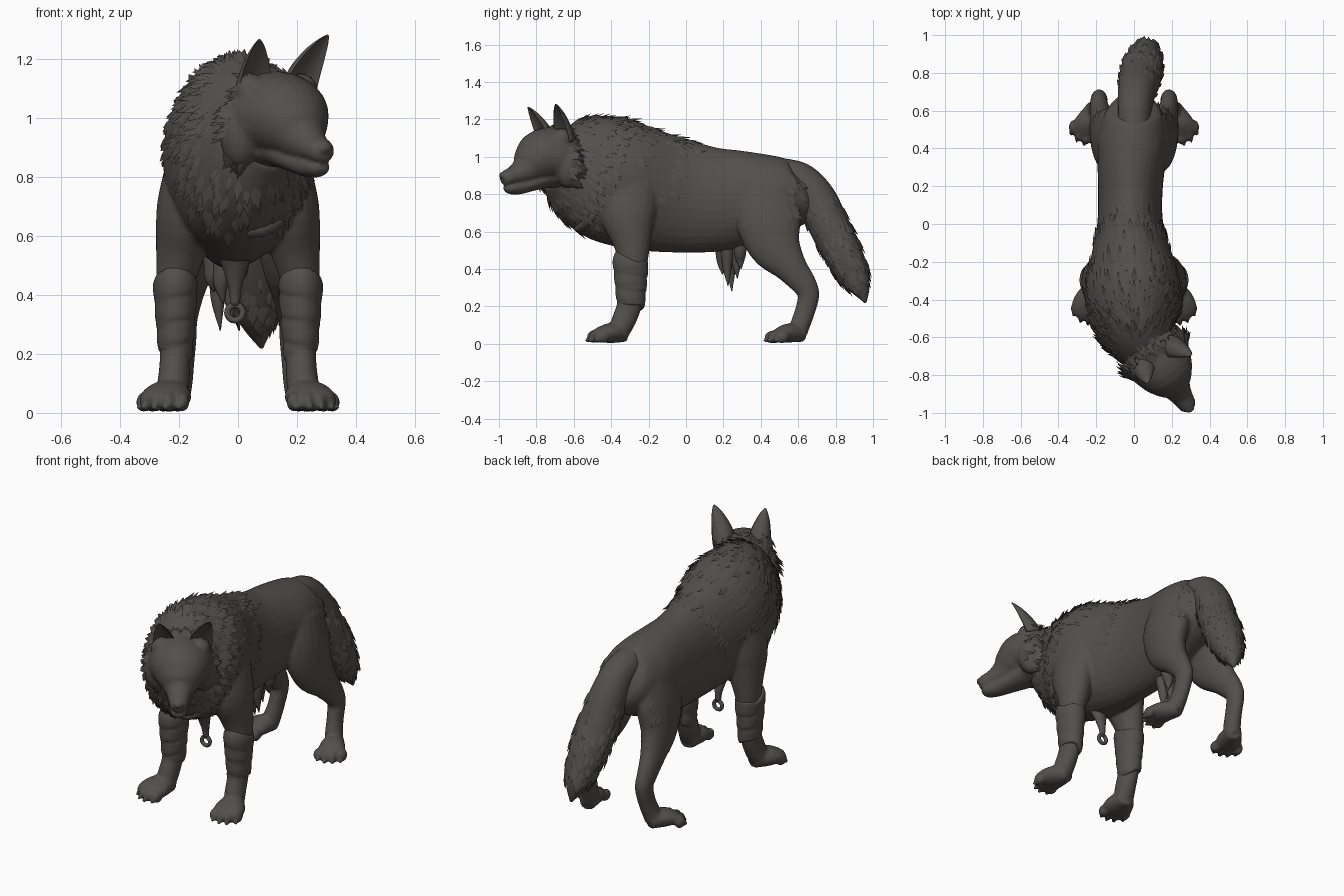
import bpy, bmesh, math, random
from mathutils import Vector, Matrix
from mathutils.bvhtree import BVHTree

random.seed(4)
if "Cube" in bpy.data.objects:
    bpy.data.objects.remove(bpy.data.objects["Cube"])

fur = bpy.data.materials.new("charcoal fur")
COLOUR = (0.085, 0.08, 0.071, 1)
fur.diffuse_color = COLOUR
fur.use_nodes = True
fur.node_tree.nodes["Principled BSDF"].inputs["Base Color"].default_value = COLOUR


def spline(points, n=4):
    """Smooth path of (x, y, z, side radius, up radius) stations."""
    p = [Vector(q) for q in points]
    p = [p[0] * 2 - p[1]] + p + [p[-1] * 2 - p[-2]]
    out = []
    for i in range(1, len(p) - 2):
        a, b, c, d = p[i - 1:i + 3]
        for k in range(n):
            t = k / n
            out.append((b * 2 + (c - a) * t + (a * 2 - b * 5 + c * 4 - d) * t * t
                        + (b * 3 - a - c * 3 + d) * t ** 3) / 2)
    return out + [p[-2]]


def loft(bm, points, matrix=Matrix(), cup=False, sides=20):
    """Tube with elliptical rings; cup hollows the front half."""
    stations = spline(points)
    centres = [Vector(s[:3]) for s in stations]
    rings = []
    for i, s in enumerate(stations):
        t = centres[min(i + 1, len(centres) - 1)] - centres[max(i - 1, 0)]
        t.normalize()
        side = Vector((1, 0, 0)) - t * t.x
        side.normalize()
        up = t.cross(side)
        ring = []
        for k in range(sides):
            a = math.tau * k / sides
            v = math.sin(a)
            if cup and v < 0:
                v *= -0.45
            pos = centres[i] + side * math.cos(a) * max(s[3], .002) + up * v * max(s[4], .002)
            ring.append(bm.verts.new(matrix @ pos))
        rings.append(ring)
    for a, b in zip(rings, rings[1:]):
        for k in range(sides):
            j = (k + 1) % sides
            bm.faces.new((a[k], a[j], b[j], b[k]))
    bm.faces.new(rings[0][::-1])
    bm.faces.new(rings[-1])


def ball(bm, pos, scale, matrix=Matrix()):
    m = matrix @ Matrix.Translation(pos) @ Matrix.Diagonal((*scale, 1))
    bmesh.ops.create_uvsphere(bm, u_segments=16, v_segments=10, radius=1, matrix=m)


def finish(name, bm, voxel=0, recalc=True):
    if recalc:
        bmesh.ops.recalc_face_normals(bm, faces=bm.faces[:])
    mesh = bpy.data.meshes.new(name)
    bm.to_mesh(mesh)
    bm.free()
    mesh.shade_smooth()
    mesh.materials.append(fur)
    obj = bpy.data.objects.new(name, mesh)
    bpy.context.scene.collection.objects.link(obj)
    if voxel:
        blend = obj.modifiers.new("blend", "REMESH")
        blend.mode, blend.voxel_size, blend.use_smooth_shade = "VOXEL", voxel, True
        soft = obj.modifiers.new("soften", "SMOOTH")
        soft.factor, soft.iterations = 0.5, 4
    return obj


def tree_of(obj):
    return BVHTree.FromObject(obj, bpy.context.evaluated_depsgraph_get())


def scatter(bm, tree, a, b, n, size, flow, lift=0.012, low=-1.0):
    """Lay pointed fur locks on a surface around the axis a-b."""
    a, b, flow = Vector(a), Vector(b), Vector(flow)
    axis = (b - a).normalized()
    for _ in range(n):
        r = Vector([random.gauss(0, 1) for _ in range(3)])
        r = (r - axis * r.dot(axis)).normalized()
        if r.z < low:
            continue
        hit, normal, _, _ = tree.ray_cast(a.lerp(b, random.random()) + r * .6, -r, .6)
        if hit is None:
            continue
        d = flow - normal * flow.dot(normal)
        if d.length < .1:
            continue
        d = d.normalized() * size * random.uniform(.7, 1.25)
        side = d.cross(normal) * random.uniform(.25, .4)
        sink = normal * .008
        left, right = (bm.verts.new(hit + s * side - sink) for s in (-1, 1))
        back = bm.verts.new(hit - d * .5 - sink)
        mid = bm.verts.new(hit + d * .2 + normal * .008)
        tip = bm.verts.new(hit + d + normal * lift)
        for f in ((left, back, mid), (back, right, mid), (right, tip, mid), (tip, left, mid)):
            bm.faces.new(f)


# Body: torso, legs and paws blended into one skin
bm = bmesh.new()
loft(bm, [(0, .65, .84, .08, .1), (0, .59, .81, .15, .175), (-.005, .45, .79, .185, .225),
          (-.015, .3, .775, .178, .26), (-.02, .15, .77, .17, .28), (-.02, 0, .785, .175, .3),
          (-.015, -.15, .81, .21, .32), (-.005, -.3, .845, .248, .335),
          (0, -.42, .885, .248, .335), (.015, -.53, .925, .22, .305),
          (.05, -.62, .955, .175, .255), (.1, -.7, .98, .125, .16)], sides=32)
for s in (-1, 1):
    front_leg = [(.16, -.29, .86, .08, .14), (.175, -.31, .7, .1, .15),
                 (.195, -.29, .55, .084, .105), (.21, -.285, .45, .067, .082),
                 (.215, -.295, .3, .055, .07), (.213, -.305, .2, .052, .066),
                 (.217, -.335, .12, .054, .064), (.225, -.36, .06, .056, .055)]
    front_paw = [(.21, -.32, .06, .045, .05), (.235, -.4, .058, .08, .054),
                 (.25, -.46, .048, .084, .042), (.255, -.49, .035, .062, .03)]
    hind_leg = [(.1, .45, .84, .08, .15), (.13, .44, .68, .09, .175), (.155, .475, .53, .08, .145),
                (.175, .56, .41, .06, .09), (.185, .63, .32, .048, .068),
                (.185, .655, .26, .045, .058), (.19, .635, .17, .042, .054),
                (.2, .61, .1, .046, .053), (.21, .6, .055, .048, .048)]
    hind_paw = [(.2, .63, .055, .042, .045), (.235, .55, .058, .068, .051),
                (.258, .5, .047, .075, .04), (.27, .47, .035, .057, .028)]
    for part in (front_leg, front_paw, hind_leg, hind_paw):
        loft(bm, [(q[0] * s, *q[1:]) for q in part])
    # Toes with short claws
    for base, turn in ((Vector((.253, -.478, .038)), .3), (Vector((.268, .475, .036)), .42)):
        across = Vector((math.cos(turn), math.sin(turn), 0))
        ahead = Vector((math.sin(turn), -math.cos(turn), 0))
        for k in (-1.5, -.5, .5, 1.5):
            toe = base + across * k * .042 + ahead * (.012 - .011 * k * k)
            claw = toe + ahead * .032
            ball(bm, (toe.x * s, toe.y, toe.z), (.025, .038, .034))
            ball(bm, (claw.x * s, claw.y, .018), (.011, .018, .011))
body = finish("body", bm, .009)

# Head, turned toward the model's left
turned = Matrix.Translation((.13, -.72, 0)) @ Matrix.Rotation(.57, 4, "Z")
bm = bmesh.new()
loft(bm, [(0, .13, .99, .12, .15), (0, .03, .995, .175, .165), (0, -.06, .995, .16, .15),
          (0, -.125, .96, .122, .115), (0, -.175, .925, .08, .08), (0, -.235, .9, .057, .053),
          (0, -.29, .885, .046, .041), (0, -.31, .882, .026, .025)], turned, sides=28)
loft(bm, [(0, -.04, .9, .1, .07), (0, -.13, .86, .07, .045), (0, -.21, .838, .052, .04),
          (0, -.265, .833, .043, .032), (0, -.292, .838, .022, .016)], turned)
ball(bm, (0, -.308, .9), (.027, .018, .02), turned)
for s in (-1, 1):
    ball(bm, (.125 * s, .03, .95), (.07, .075, .12), turned)
    ball(bm, (.062 * s, -.13, 1.015), (.044, .036, .022), turned)
    ball(bm, (.066 * s, -.158, .985), (.02, .014, .011), turned)
    ball(bm, (.1 * s, .0, 1.09), (.06, .055, .06), turned)
head = finish("head", bm, .007)

# Ears: hollow, pointed cups
for s, top, label in ((1, 1.28, "left_ear"), (-1, 1.265, "right_ear")):
    bm = bmesh.new()
    loft(bm, [(.098 * s + .006, .01, top - .2, .058, .075), (.1 * s + .01, -.01, top - .14, .06, .064),
              (.117 * s + .015, -.04, top - .07, .042, .042),
              (.13 * s + .02, -.062, top - .025, .022, .021),
              (.138 * s + .022, -.075, top, .005, .005)], turned, cup=True)
    finish(label, bm)

# Tail, flowing out of the top of the rump
bm = bmesh.new()
loft(bm, [(0, .4, .925, .07, .075), (0, .53, .905, .085, .085), (.005, .62, .865, .09, .098),
          (.015, .7, .77, .1, .105), (.03, .76, .64, .11, .108), (.045, .83, .5, .11, .105),
          (.06, .895, .37, .085, .085), (.07, .935, .29, .05, .05), (.08, .96, .22, .006, .006)])
tail = finish("tail", bm)

# Wrapped bands on the forelegs
for s, label in ((1, "left_leg_wrap"), (-1, "right_leg_wrap")):
    bm = bmesh.new()
    for i in range(6):
        z, k = .218 + i * .041, 1 + i * .052
        tilt = .01 * (-1) ** i
        loft(bm, [((.212 + tilt / 2) * s, -.295, z - .026, .055 * k, .07 * k),
                  (.212 * s, -.295, z - .015, .06 * k, .075 * k),
                  (.212 * s, -.295 + tilt / 3, z + .02, .06 * k, .075 * k),
                  (.212 * s, -.295, z + .03, .054 * k, .069 * k)], sides=24)
    finish(label, bm, .007)

# Hanging belly fur
bm = bmesh.new()
for x, y, drop in ((-.05, .19, .37), (-.02, .22, .31), (-.06, .24, .28), (-.03, .27, .35),
                   (.0, .29, .4), (-.08, .21, .41)):
    loft(bm, [(x, y, .6, .045, .045), (x, y, .5, .037, .035),
              (x - .008, y, (drop + .5) / 2, .025, .025), (x, y + .005, drop, .002, .002)], sides=10)
finish("belly_fur", bm)

# Chest cord, folded neck collar and ring pendant
bm = bmesh.new()
loft(bm, [(-.01, -.34, .58, .08, .04), (-.01, -.31, .5, .045, .03), (-.01, -.29, .42, .022, .02),
          (-.01, -.285, .365, .016, .013)], sides=12)
finish("chest_cord", bm)
bpy.ops.mesh.primitive_torus_add(location=(-.01, -.285, .34), rotation=(math.pi / 2, 0, 0),
                                 major_radius=.026, minor_radius=.011,
                                 major_segments=20, minor_segments=8)
ring = bpy.context.object
ring.name = "ring_pendant"
ring.data.materials.append(fur)
ring.data.shade_smooth()
bm = bmesh.new()
for drop in (0, .05, .1):
    loft(bm, [(-.17, -.52 + drop / 2, .86 - drop, .03, .03), (-.09, -.59 + drop / 2, .77 - drop, .03, .03),
              (.04, -.62 + drop / 2, .72 - drop, .035, .03), (.15, -.56 + drop / 2, .77 - drop, .03, .03),
              (.2, -.48 + drop / 2, .86 - drop, .02, .02)], sides=12)
finish("chest_folds", bm, .008)

# Fur locks: mane, back, flank ridge, rump, cheeks and tail
skin, skull, brush = tree_of(body), tree_of(head), tree_of(tail)
bm = bmesh.new()
scatter(bm, skin, (.07, -.66, .97), (.01, -.45, .9), 260, .065, (0, .8, -.6), .012, -.95)
scatter(bm, skin, (.01, -.45, .9), (-.01, -.2, .86), 110, .06, (0, .9, -.4), .008, -.1)
finish("mane", bm, recalc=False)
bm = bmesh.new()
scatter(bm, skin, (.03, -.6, .92), (-.02, .05, .85), 180, .06, (0, 1, .1), .02, .8)
scatter(bm, skin, (-.02, -.12, .84), (-.02, -.07, .82), 70, .06, (0, .8, -.6), .01, -.3)
scatter(bm, skin, (0, .54, .75), (0, .62, .75), 40, .055, (0, .6, -.8), .008, -.5)
finish("back_fur", bm, recalc=False)
bm = bmesh.new()
scatter(bm, skull, turned @ Vector((0, .0, .97)), turned @ Vector((0, .12, .97)), 220, .055,
        turned.to_3x3() @ Vector((0, 1, -.5)), .02)
finish("cheek_ruff", bm, recalc=False)
bm = bmesh.new()
scatter(bm, brush, (.02, .72, .76), (.07, .92, .32), 150, .06, (.05, .4, -.9), .01)
finish("tail_fur", bm, recalc=False)
